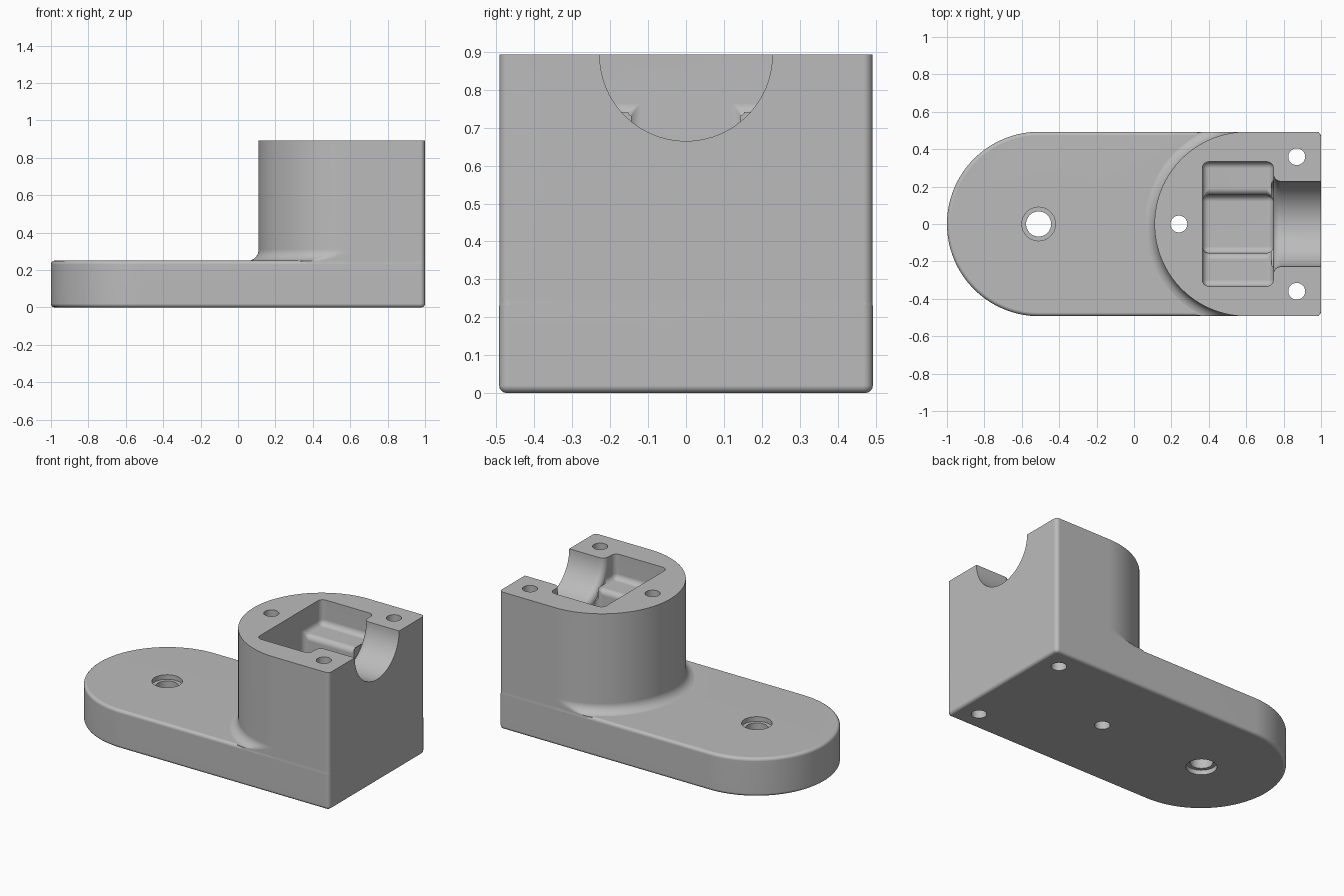
import bpy
import bmesh
from math import sin, cos, pi, radians

cube = bpy.data.objects.get("Cube")
if cube:
    bpy.data.objects.remove(cube, do_unlink=True)

HALF = 0.493       # half width and end radius
TOP = 0.893        # tower height
SLAB = 0.25        # foot plate thickness
TOWER_X = 0.603    # centre of the tower's round end
FILLET = 0.06

grey = bpy.data.materials.new("plain grey")
grey.use_nodes = True
grey.diffuse_color = (0.5, 0.5, 0.5, 1)
shader = next(n for n in grey.node_tree.nodes if n.type == 'BSDF_PRINCIPLED')
shader.inputs["Base Color"].default_value = grey.diffuse_color


def loft(name, rings):
    """Closed solid through a list of equal-length rings of 3D points."""
    bm = bmesh.new()
    rows = [[bm.verts.new(p) for p in ring] for ring in rings]
    n = len(rows[0])
    for a, b in zip(rows, rows[1:]):
        for i in range(n):
            j = (i + 1) % n
            bm.faces.new((a[i], a[j], b[j], b[i]))
    bm.faces.new(rows[0][::-1])
    bm.faces.new(rows[-1])
    bmesh.ops.recalc_face_normals(bm, faces=bm.faces)
    mesh = bpy.data.meshes.new(name)
    bm.to_mesh(mesh)
    bm.free()
    mesh.materials.append(grey)
    obj = bpy.data.objects.new(name, mesh)
    bpy.context.collection.objects.link(obj)
    return obj


def plan(cx, radius, half, x_max, z, corner=0.025):
    """Outline with a round left end and two small right corners."""
    pts = []
    for i in range(65):
        a = pi / 2 + pi * i / 64
        y = max(-half, min(half, radius * sin(a)))
        pts.append((cx + radius * cos(a), y, z))
    for side, start in ((-1, -pi / 2), (1, 0)):
        for i in range(5):
            a = start + pi / 2 * i / 4
            pts.append((x_max - corner + corner * cos(a),
                        side * (half - corner) + corner * sin(a), z))
    return pts


def turned_z(name, x, y, levels, n=40):
    """Solid of revolution on a vertical axis from (radius, z) levels."""
    return loft(name, [[(x + r * cos(2 * pi * i / n), y + r * sin(2 * pi * i / n), z)
                        for i in range(n)] for r, z in levels])


def turned_x(name, z, levels, n=80):
    """Solid of revolution along x from (radius, x) levels."""
    return loft(name, [[(x, r * cos(2 * pi * i / n), z + r * sin(2 * pi * i / n))
                        for i in range(n)] for r, x in levels])


def apply(obj, mod):
    bpy.context.view_layer.objects.active = obj
    bpy.ops.object.modifier_apply(modifier=mod.name)


def bevel(obj, width, segments):
    mod = obj.modifiers.new("round", 'BEVEL')
    mod.width = width
    mod.segments = segments
    mod.limit_method = 'ANGLE'
    mod.angle_limit = radians(40)
    apply(obj, mod)


def combine(obj, other, operation):
    mod = obj.modifiers.new("combine", 'BOOLEAN')
    mod.operation = operation
    mod.solver = 'EXACT'
    mod.object = other
    apply(obj, mod)
    bpy.data.objects.remove(other, do_unlink=True)


# Foot plate with softened edges
body = loft("bracket_body", [plan(-1 + HALF, HALF, HALF, 1, z) for z in (0, SLAB)])
bevel(body, 0.02, 4)

# Tower with a concave fillet flowing into the plate
inner = HALF - 0.0005
levels = [(FILLET, 0.1)]
for i in range(9):
    t = pi / 2 * i / 8
    levels.append((FILLET * (1 - sin(t)), SLAB - 0.001 + FILLET * (1 - cos(t))))
levels.append((0, TOP))
tower = loft("tower", [plan(TOWER_X, HALF + off, inner, 0.9995, z) for off, z in levels])
combine(body, tower, 'UNION')

# Stepped pocket
half_profile = [(0.333, 1.1), (0.333, 0.73), (0.155, 0.73), (0.155, 0.58)]
profile = half_profile + [(-y, z) for y, z in reversed(half_profile)]
pocket = loft("pocket_cutter", [[(x, y, z) for y, z in profile] for x in (0.365, 0.745)])
bevel(pocket, 0.035, 5)
combine(body, pocket, 'DIFFERENCE')

# Half-round channel, flared where it meets the pocket
flare = 0.04
levels = [(0.228 + flare, 0.735)]
for i in range(7):
    t = pi / 2 * i / 6
    levels.append((0.228 + flare * (1 - sin(t)), 0.745 + flare * (1 - cos(t))))
levels.append((0.228, 1.1))
combine(body, turned_x("channel_cutter", TOP, levels), 'DIFFERENCE')

# Screw holes through the tower
for x, y in ((0.24, 0), (0.87, 0.36), (0.87, -0.36)):
    hole = turned_z("screw_hole_cutter", x, y, [(0.045, -0.1), (0.045, 1.1)])
    combine(body, hole, 'DIFFERENCE')

# Mounting hole, counterbored from both faces
hole = turned_z("mount_hole_cutter", -0.51, 0,
                [(0.09, -0.1), (0.09, 0.03), (0.067, 0.03),
                 (0.067, 0.22), (0.09, 0.22), (0.09, 0.4)])
combine(body, hole, 'DIFFERENCE')

# Smooth rounds, crisp edges
bpy.ops.object.select_all(action='DESELECT')
body.select_set(True)
bpy.context.view_layer.objects.active = body
bpy.ops.object.shade_smooth_by_angle(angle=radians(30))
weighted = body.modifiers.new("even_normals", 'WEIGHTED_NORMAL')
weighted.keep_sharp = True
